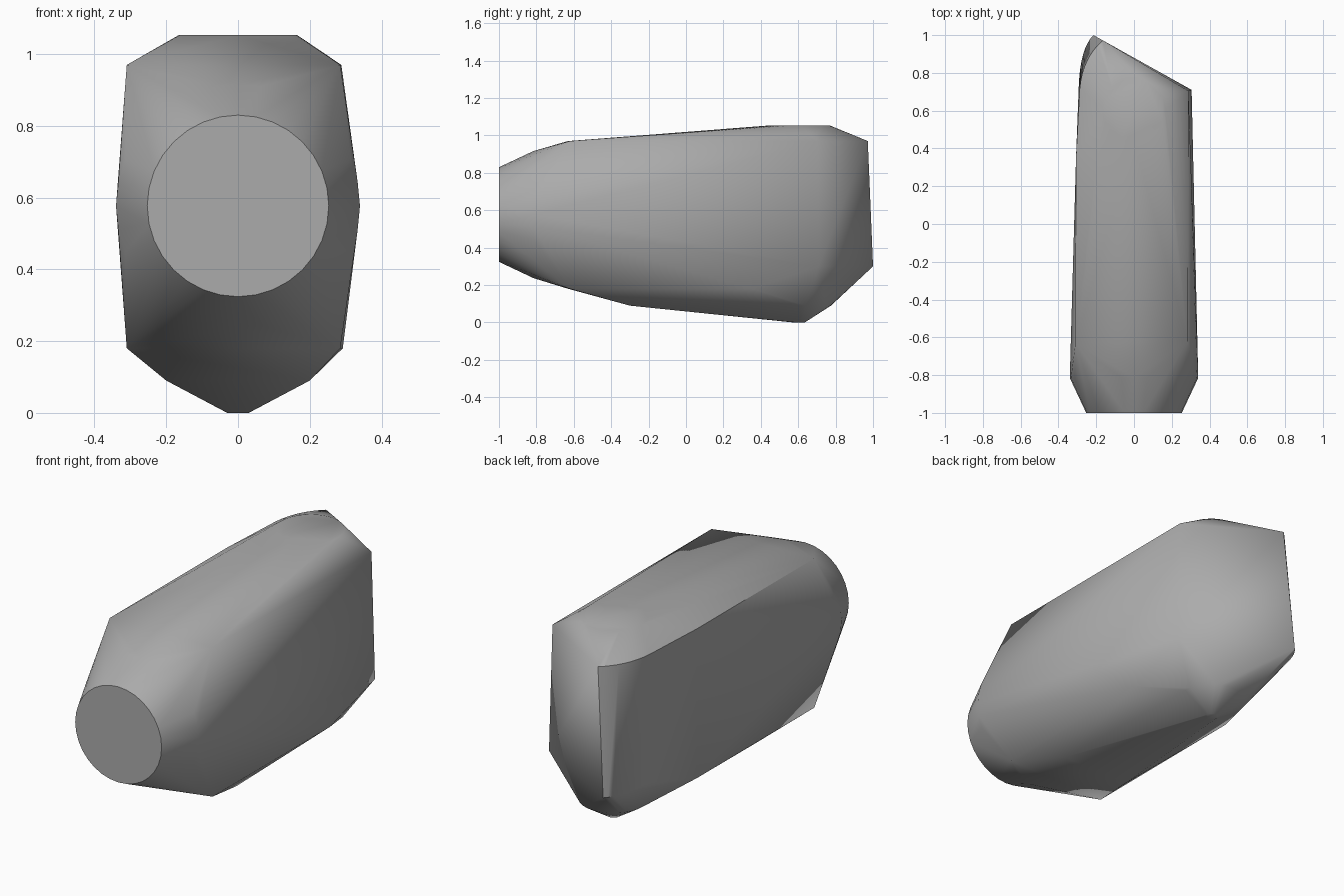
import bpy, bmesh, math

cube = bpy.data.objects.get("Cube")
if cube:
    bpy.data.objects.remove(cube, do_unlink=True)

grey = bpy.data.materials.new("mid grey")
grey.use_nodes = True
colour = (0.41, 0.41, 0.41, 1)
grey.diffuse_color = colour
grey.node_tree.nodes["Principled BSDF"].inputs["Base Color"].default_value = colour


def ring_front(y, r, n=32, z=0.577):
    """Circle facing the front."""
    return [(r * math.cos(2 * math.pi * i / n), y, z + r * math.sin(2 * math.pi * i / n))
            for i in range(n)]


def ring_flat(z, r, n=32, y=0.605):
    """Horizontal circle near the back."""
    return [(r * math.cos(2 * math.pi * i / n), y + r * math.sin(2 * math.pi * i / n), z)
            for i in range(n)]


def quarter_arc(start, end, corner, z, n=8):
    """Rounded corner from start to end, bulging towards corner."""
    pts = []
    for i in range(n + 1):
        t = i / n
        pts.append(tuple((1 - t) ** 2 * a + 2 * t * (1 - t) * c + t * t * b
                         for a, b, c in zip(start, end, corner)) + (z,))
    return pts


# Round nose
points = ring_front(-1.0, 0.253) + ring_front(-0.815, 0.34)

# Flat sides
for z in (0.18, 0.97):
    points += [(-0.31, -0.63, z), (0.285, -0.62, z), (-0.307, 0.35, z)]
points += [(0.292, 0.35, 0.18), (0.288, 0.705, 0.97), (0.305, 0.71, 0.30)]

# Rounded rear corner beside the slanted back
points += quarter_arc((-0.165, 0.972), (-0.287, 0.72), (-0.272, 0.88), 0.97)
points += quarter_arc((-0.215, 1.0), (-0.292, 0.74), (-0.284, 0.93), 0.30)

# Raised top pad, belly and bottom tip
points += ring_flat(1.053, 0.165)
points += [(-0.2, -0.3, 0.09), (0.2, -0.3, 0.09)]
points += ring_flat(0.09, 0.17)
points += ring_flat(0.0, 0.03, 16)

# Wrap everything in one convex shell
bm = bmesh.new()
for p in points:
    bm.verts.new(p)
hull = bmesh.ops.convex_hull(bm, input=bm.verts[:], use_existing_faces=False)
inside = [v for v in bm.verts if not v.link_faces]
bmesh.ops.delete(bm, geom=inside, context='VERTS')
bmesh.ops.dissolve_limit(bm, angle_limit=math.radians(0.5), verts=bm.verts[:], edges=bm.edges[:])
bmesh.ops.recalc_face_normals(bm, faces=bm.faces[:])

mesh = bpy.data.meshes.new("body_shell")
bm.to_mesh(mesh)
bm.free()
mesh.materials.append(grey)
body = bpy.data.objects.new("body_shell", mesh)
bpy.context.collection.objects.link(body)

bpy.ops.object.select_all(action='DESELECT')
body.select_set(True)
bpy.context.view_layer.objects.active = body
bpy.ops.object.shade_smooth_by_angle(angle=math.radians(50))
